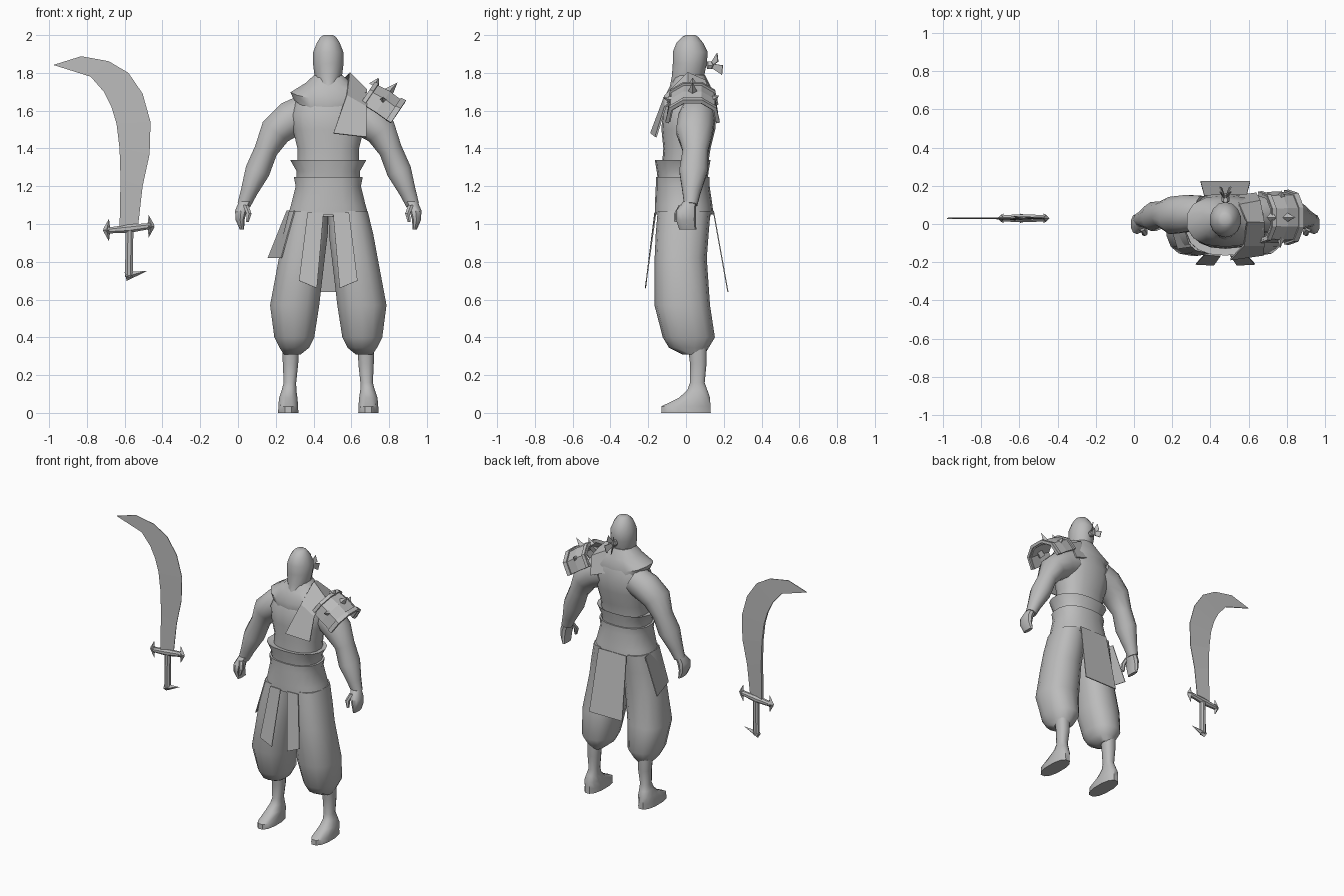
import bpy, bmesh, math
from mathutils import Vector

cube = bpy.data.objects.get("Cube")
if cube:
    bpy.data.objects.remove(cube, do_unlink=True)

grey = bpy.data.materials.new("plain grey")
grey.use_nodes = True
grey.diffuse_color = (0.5, 0.5, 0.5, 1)
grey.node_tree.nodes["Principled BSDF"].inputs["Base Color"].default_value = (0.5, 0.5, 0.5, 1)

CENTRE = 0.478  # x position of the figure
SIDES = (("left", 1), ("right", -1))


def finish(name, bm, smooth=True):
    bmesh.ops.recalc_face_normals(bm, faces=bm.faces[:])
    mesh = bpy.data.meshes.new(name)
    bm.to_mesh(mesh)
    bm.free()
    mesh.materials.append(grey)
    for face in mesh.polygons:
        face.use_smooth = smooth
    if smooth:
        mesh.set_sharp_from_angle(angle=math.radians(40))
    obj = bpy.data.objects.new(name, mesh)
    bpy.context.collection.objects.link(obj)
    return obj


def skin(bm, rings, cap=True, closed=True):
    """Join rings of points with quads."""
    loops = [[bm.verts.new(p) for p in ring] for ring in rings]
    count = len(loops[0])
    for a, b in zip(loops, loops[1:]):
        for i in range(count if closed else count - 1):
            j = (i + 1) % count
            bm.faces.new((a[i], a[j], b[j], b[i]))
    if cap:
        bm.faces.new(loops[0])
        bm.faces.new(loops[-1])


def tube(name, path, side=1, origin=CENTRE, bend=False, power=0.85, sides=14, cap=True, dip=0):
    """Loft ovals; each row is x offset, y, z, half width, half depth."""
    rings = []
    for k, (x, y, z, wide, deep) in enumerate(path):
        before, after = path[max(k - 1, 0)], path[min(k + 1, len(path) - 1)]
        along = Vector((after[0] - before[0], 0, after[2] - before[2])).normalized()
        across = Vector((along.z, 0, -along.x)) if bend else Vector((1, 0, 0))
        ring = []
        for i in range(sides):
            angle = math.tau * (i + 0.5) / sides
            c, s = math.cos(angle), math.sin(angle)
            c = math.copysign(abs(c) ** power, c)
            s = math.copysign(abs(s) ** power, s)
            p = Vector((x, y + s * deep, z - dip * s * s * k)) + across * (c * wide)
            ring.append((origin + side * p.x, p.y, p.z))
        rings.append(ring)
    bm = bmesh.new()
    skin(bm, rings, cap)
    return finish(name, bm)


def by_depth(rows):
    """Rows of z, half width, front y, back y become tube rows."""
    return [(0, (f + b) / 2, z, w, (b - f) / 2) for z, w, f, b in rows]


def sheet(name, rows, thick=0.006, smooth=False):
    """Cloth or plate from rows of points."""
    bm = bmesh.new()
    skin(bm, rows, cap=False, closed=False)
    obj = finish(name, bm, smooth)
    mod = obj.modifiers.new("thickness", "SOLIDIFY")
    mod.thickness = thick
    mod.offset = 0
    return obj


def spike(name, base, tip, radius, sides=4):
    base, tip = Vector(base), Vector(tip)
    bm = bmesh.new()
    bmesh.ops.create_cone(bm, cap_ends=True, segments=sides, radius1=radius,
                          radius2=0, depth=(tip - base).length)
    turn = (tip - base).to_track_quat("Z", "Y")
    for v in bm.verts:
        v.co = turn @ v.co + (base + tip) / 2
    return finish(name, bm, False)


# torso and hooded head
tube("torso", by_depth([
    (1.04, .19, -.14, .13), (1.27, .165, -.13, .11), (1.4, .165, -.12, .13),
    (1.5, .19, -.13, .155), (1.58, .2, -.125, .16), (1.66, .17, -.1, .15),
    (1.72, .12, -.07, .13), (1.79, .07, -.04, .1)]), sides=18)
tube("head", by_depth([
    (1.69, .02, -.1, -.03), (1.73, .055, -.085, .08), (1.78, .074, -.075, .095),
    (1.85, .083, -.07, .11), (1.91, .082, -.07, .115), (1.96, .062, -.05, .09),
    (1.99, .042, -.02, .065), (2, .025, 0, .05)]), power=1)

# collar around the neck, lower at front and back
tube("collar", by_depth([
    (1.79, .075, -.055, .1), (1.75, .12, -.085, .13), (1.7, .205, -.12, .15),
    (1.66, .185, -.11, .145)]), cap=False, dip=0.02)

# belts
tube("lower_belt", by_depth([
    (1.05, .215, -.165, .145), (1.1, .2, -.165, .14), (1.2, .175, -.16, .125),
    (1.25, .185, -.16, .125), (1.25, .16, -.13, .11)]), sides=18)
tube("upper_belt", by_depth([
    (1.24, .17, -.15, .115), (1.28, .17, -.155, .12), (1.34, .205, -.165, .13),
    (1.33, .16, -.12, .12)]), sides=18)

# limbs, the same on both sides
for word, side in SIDES:
    tube(word + "_arm", [
        (.12, .06, 1.59, .1, .09), (.2, .055, 1.555, .1, .1), (.28, .045, 1.49, .087, .1),
        (.33, .05, 1.39, .064, .07), (.375, .04, 1.28, .068, .078),
        (.42, .03, 1.17, .046, .05), (.447, .025, 1.1, .036, .036)],
        side, bend=True, power=1, sides=12)
    tube(word + "_hand", [
        (.44, .02, 1.12, .034, .034), (.462, 0, 1.07, .033, .053),
        (.467, 0, 1.02, .024, .052), (.457, .01, .97, .012, .045)], side, sides=10)
    tube(word + "_thumb", [
        (.437, -.02, 1.1, .016, .018), (.42, -.045, 1.055, .015, .018),
        (.428, -.052, 1.01, .008, .01)], side, sides=6)
    tube(word + "_trouser_leg", [
        (.105, -.01, 1.07, .105, .14), (.12, -.02, .95, .12, .14),
        (.14, -.028, .82, .124, .138), (.178, -.02, .57, .133, .147),
        (.18, .015, .4, .108, .138), (.18, .015, .345, .08, .105),
        (.19, .04, .31, .046, .06)], side)
    tube(word + "_shin_and_foot", [
        (.2, .06, .34, .045, .05), (.2, .065, .26, .042, .045), (.203, .06, .16, .034, .04),
        (.208, .06, .12, .04, .055), (.212, .045, .08, .05, .085),
        (.212, 0, .035, .054, .133), (.212, 0, 0, .055, .135)], side, sides=12)
    # front cloth strip
    sheet(word + "_front_strip", [
        [(CENTRE + side * x, y, z) for x, y, z in row] for row in (
            ((.025, -.165, 1.06), (.11, -.16, 1.06)),
            ((.06, -.215, .66), (.155, -.21, .7)))])

# other hanging cloths
sheet("back_cloth", [
    [(CENTRE - .11, .145, 1.07), (CENTRE + .11, .145, 1.07)],
    [(CENTRE - .13, .222, .64), (CENTRE + .13, .222, .64)]])
sheet("hip_cloth", [
    [(.3, -.12, 1.07), (.26, .09, 1.07)], [(.23, -.13, .82), (.16, .1, .82)]])

# scarf over the left shoulder
sheet("shoulder_scarf", [
    [(.53, .145, 1.62), (.64, .16, 1.58)], [(.55, .1, 1.76), (.66, .12, 1.7)],
    [(.59, .01, 1.8), (.68, .01, 1.71)], [(.575, -.11, 1.68), (.68, -.11, 1.62)],
    [(.505, -.185, 1.48), (.68, -.16, 1.46)]], 0.01)

# shoulder guard: an arched plate with a raised rim and spikes
OUT = Vector((.56, 0, .83))
ARCH = ((-.09, 0), (-.075, .08), (-.01, .125), (.08, .125), (.145, .08), (.16, 0))


def arch(x, z, grow):
    middle = Vector((x, .035, z))
    return [middle + Vector((0, (y - .035) * grow, 0)) + OUT * (h * grow) for y, h in ARCH]


sheet("shoulder_guard", [arch(.65, 1.64, .95), arch(.73, 1.59, 1.02), arch(.8, 1.54, 1)], 0.015)
sheet("guard_rim", [arch(.785, 1.55, 1.06), arch(.81, 1.535, 1.08)], 0.02)
sheet("guard_neck_rim", [arch(.65, 1.64, 1.02), arch(.67, 1.63, 1.04)], 0.015)
for i, (base, tip) in enumerate((
        ((.77, -.05, 1.65), (.765, -.125, 1.67)), ((.79, .035, 1.69), (.845, .035, 1.75)),
        ((.77, .13, 1.65), (.77, .175, 1.68)), ((.72, .035, 1.73), (.745, .035, 1.775)))):
    spike("guard_spike_%d" % i, base, tip, .03)

# headband knot and tails
tube("headband_knot", [(0, .125, 1.82, .012, .014), (0, .13, 1.84, .024, .022),
                       (0, .125, 1.86, .012, .014)], sides=6)
for word, side in SIDES:
    sheet(word + "_knot_loop", [
        [(CENTRE, .125, 1.83), (CENTRE, .13, 1.85)],
        [(CENTRE + side * .03, .17, 1.86), (CENTRE + side * .02, .165, 1.905)]])
    sheet(word + "_knot_tail", [
        [(CENTRE, .13, 1.83), (CENTRE, .13, 1.85)],
        [(CENTRE + side * .02, .19, 1.79), (CENTRE + side * .03, .195, 1.84)]])

# curved blade, thicker along the inner edge
BACK = ((-.627, .98), (-.622, 1.24), (-.627, 1.4), (-.643, 1.53), (-.67, 1.62),
        (-.71, 1.7), (-.78, 1.78), (-.978, 1.842))
EDGE = ((-.53, .98), (-.505, 1.2), (-.468, 1.37), (-.463, 1.54), (-.505, 1.69),
        (-.58, 1.8), (-.685, 1.862), (-.83, 1.888))
SWORD_Y = 0.03
bm = bmesh.new()
rings = []
for k, ((bx, bz), (ex, ez)) in enumerate(zip(BACK, EDGE)):
    half = .012 * (1 - k / 9)
    rings.append([(bx, SWORD_Y - half, bz), (bx, SWORD_Y + half, bz),
                  (ex, SWORD_Y + .002, ez), (ex, SWORD_Y - .002, ez)])
skin(bm, rings)
finish("sword_blade", bm, False)

# sword handle: grip, cross guard with arrow ends, hooked pommel
HILT = -.578
tube("sword_grip", [(.004, SWORD_Y, .98, .022, .02), (0, SWORD_Y, .72, .022, .02)],
     origin=HILT, power=1, sides=8)
tube("sword_guard", [(-.12, SWORD_Y, .965, .016, .018), (0, SWORD_Y, .975, .024, .022),
                     (.12, SWORD_Y, .99, .016, .018)], origin=HILT, bend=True, power=1, sides=8)
for word, side in SIDES:
    x, z = HILT + side * .105, .978 + side * .01
    spike(word + "_guard_point", (x, SWORD_Y, z), (x + side * .032, SWORD_Y, z), .026)
    for way in (1, -1):
        spike(word + "_guard_barb", (x + side * .012, SWORD_Y, z), (x, SWORD_Y, z + way * .06), .02)
spike("sword_pommel_hook", (-.595, SWORD_Y, .722), (-.48, SWORD_Y, .752), .024)
